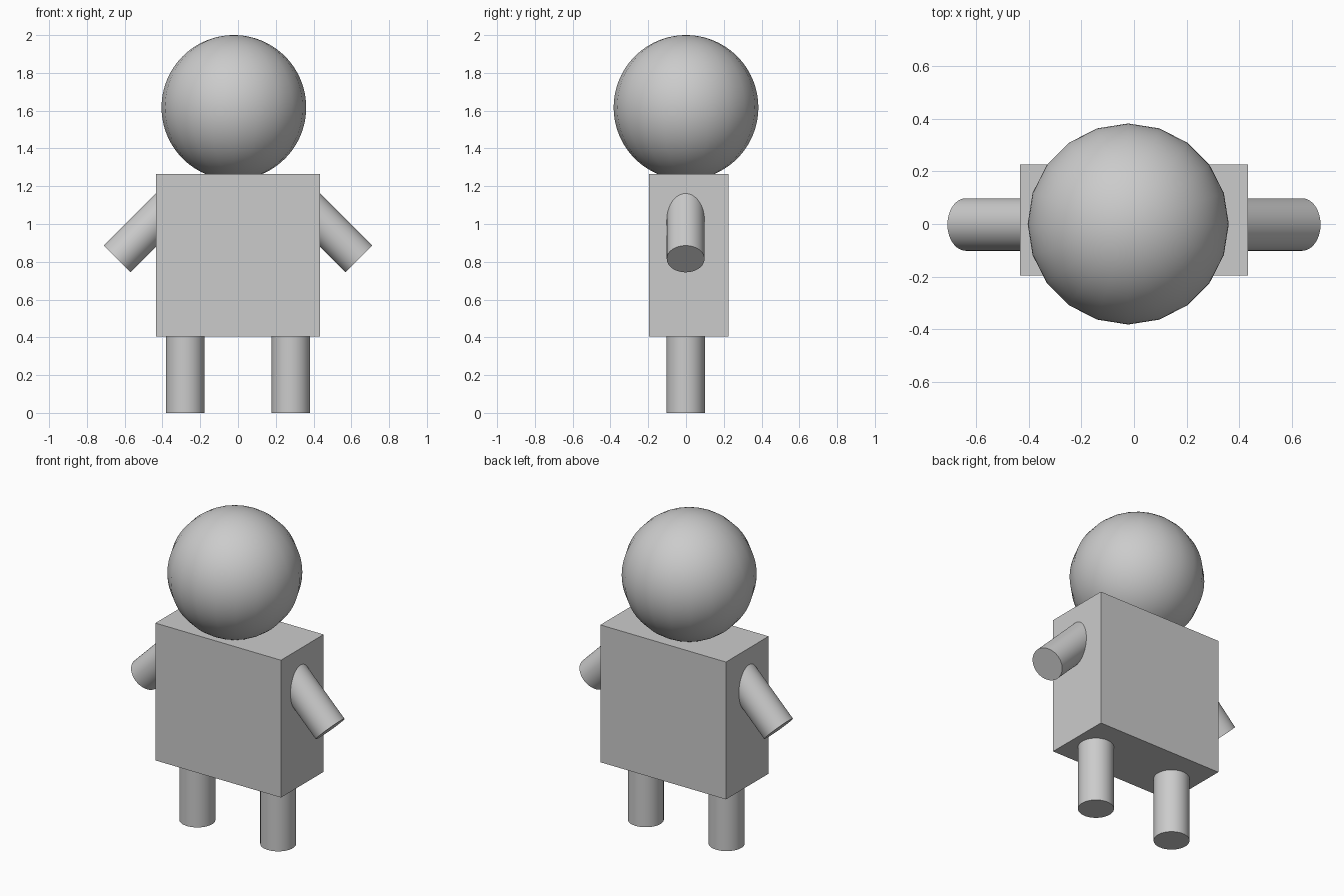
import bpy
from math import radians
from mathutils import Vector

if "Cube" in bpy.data.objects:
    bpy.data.objects.remove(bpy.data.objects["Cube"])


def smooth(obj, angle):
    bpy.ops.object.shade_smooth_by_angle(angle=radians(angle))
    return obj


def rod(name, start, end, radius):
    """Capped cylinder between two points."""
    a, b = Vector(start), Vector(end)
    axis = b - a
    bpy.ops.mesh.primitive_cylinder_add(
        vertices=64, radius=radius, depth=axis.length, location=(a + b) / 2,
        rotation=axis.to_track_quat('Z', 'Y').to_euler())
    obj = bpy.context.object
    obj.name = name
    return smooth(obj, 30)


# Torso block
bpy.ops.mesh.primitive_cube_add(size=1, location=(0, 0.015, 0.835))
torso = bpy.context.object
torso.name = "torso"
torso.scale = (0.87, 0.422, 0.86)

# Head: 20 segments around, finely divided top to bottom
bpy.ops.mesh.primitive_uv_sphere_add(
    segments=20, ring_count=48, radius=0.383, location=(-0.022, 0, 1.617))
head = bpy.context.object
head.name = "head"
smooth(head, 40)

# Legs and arms on both sides, running a little way into the torso
for side, s in (("left", -1), ("right", 1)):
    rod(f"{side}_leg", (s * 0.28, -0.002, 0), (s * 0.28, -0.002, 0.45), 0.102)
    rod(f"{side}_arm", (s * 0.64, -0.002, 0.815), (s * 0.32, -0.002, 1.135), 0.1)
